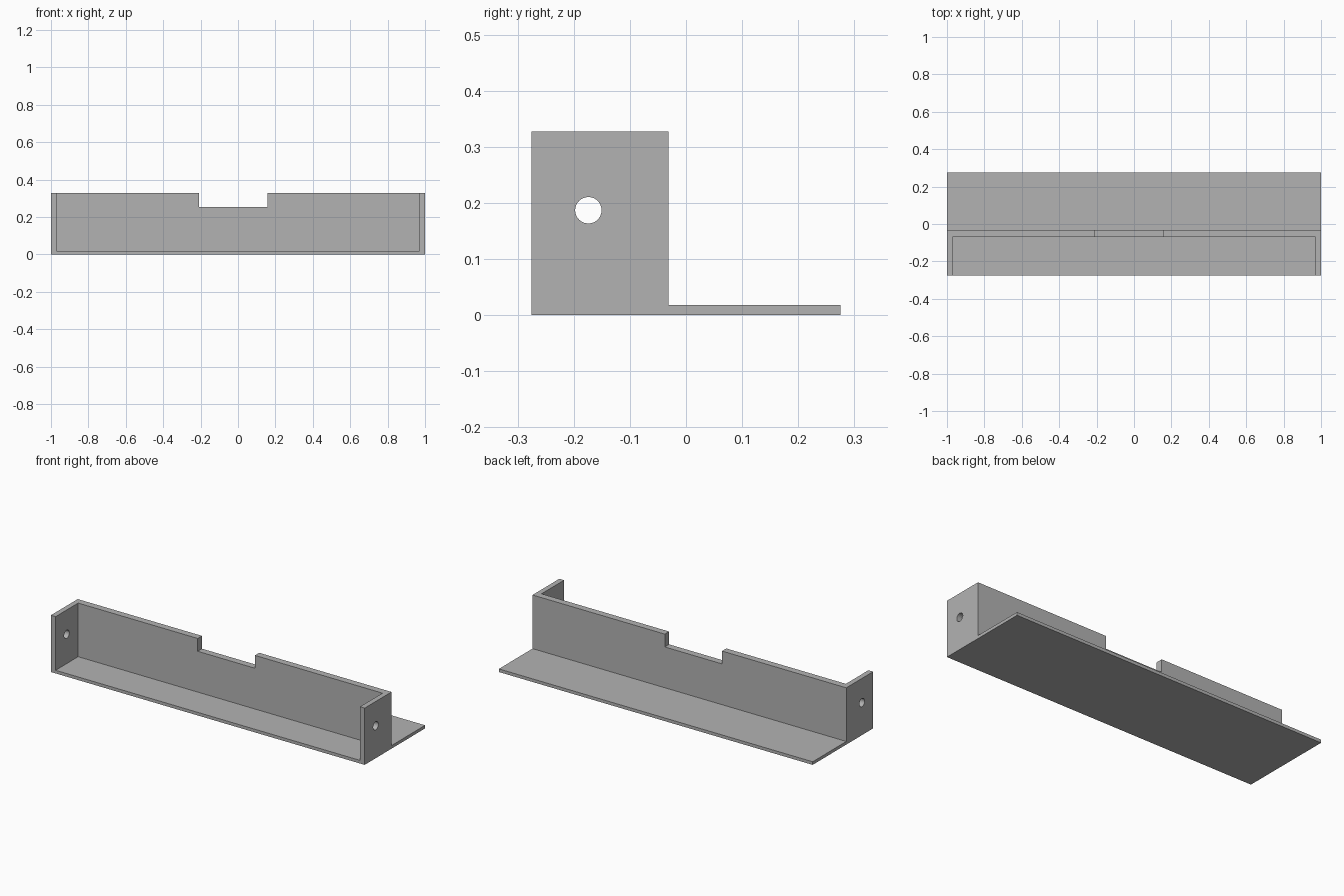
import bpy, bmesh
from mathutils import Vector

cube = bpy.data.objects.get("Cube")
if cube:
    bpy.data.objects.remove(cube, do_unlink=True)

# Overall dimensions
HALF, FRONT, BACK = 1.0, -0.275, 0.275
WALL_IN, WALL_OUT = -0.07, -0.031
HEIGHT, FLOOR, SIDE = 0.327, 0.018, 0.03
INNER = HALF - SIDE

grey = bpy.data.materials.new("plain_grey")
grey.use_nodes = True
colour = (0.45, 0.45, 0.45, 1)
grey.diffuse_color = colour
grey.node_tree.nodes["Principled BSDF"].inputs["Base Color"].default_value = colour


def prism(name, profile, depth):
    """Extrude a closed outline along the depth vector."""
    bm = bmesh.new()
    face = bm.faces.new([bm.verts.new(p) for p in profile])
    result = bmesh.ops.extrude_face_region(bm, geom=[face])
    moved = [v for v in result["geom"] if isinstance(v, bmesh.types.BMVert)]
    bmesh.ops.translate(bm, verts=moved, vec=Vector(depth))
    bmesh.ops.recalc_face_normals(bm, faces=bm.faces)
    mesh = bpy.data.meshes.new(name)
    bm.to_mesh(mesh)
    bm.free()
    obj = bpy.data.objects.new(name, mesh)
    bpy.context.collection.objects.link(obj)
    mesh.materials.append(grey)
    return obj


def box(name, x0, x1, y0, y1, z0, z1):
    outline = [(x0, y0, z0), (x1, y0, z0), (x1, y1, z0), (x0, y1, z0)]
    return prism(name, outline, (0, 0, z1 - z0))


# Tray floor and rear flange
box("tray_floor", -INNER, INNER, FRONT, WALL_IN, 0, FLOOR)
box("rear_flange", -HALF, HALF, WALL_OUT, BACK, 0, FLOOR)

# Upright wall with a notch in its top edge
outline = [(-INNER, 0), (INNER, 0), (INNER, HEIGHT), (0.157, HEIGHT),
           (0.157, 0.253), (-0.208, 0.253), (-0.208, HEIGHT), (-INNER, HEIGHT)]
prism("upright_wall", [(x, WALL_IN, z) for x, z in outline],
      (0, WALL_OUT - WALL_IN, 0))

# Round hole cutter through both end panels
bpy.ops.mesh.primitive_cylinder_add(vertices=48, radius=0.0235, depth=2.4,
                                    location=(0, -0.174, 0.187),
                                    rotation=(0, 1.570796, 0))
cutter = bpy.context.object
cutter.name = "hole_cutter"
cutter.data.materials.append(grey)
cutter.hide_render = True
cutter.hide_set(True)

# End panels
for name, x0, x1 in (("left_end_panel", INNER, HALF),
                     ("right_end_panel", -HALF, -INNER)):
    panel = box(name, x0, x1, FRONT, WALL_OUT, 0, HEIGHT)
    cut = panel.modifiers.new("hole", "BOOLEAN")
    cut.operation = "DIFFERENCE"
    cut.solver = "EXACT"
    cut.object = cutter
